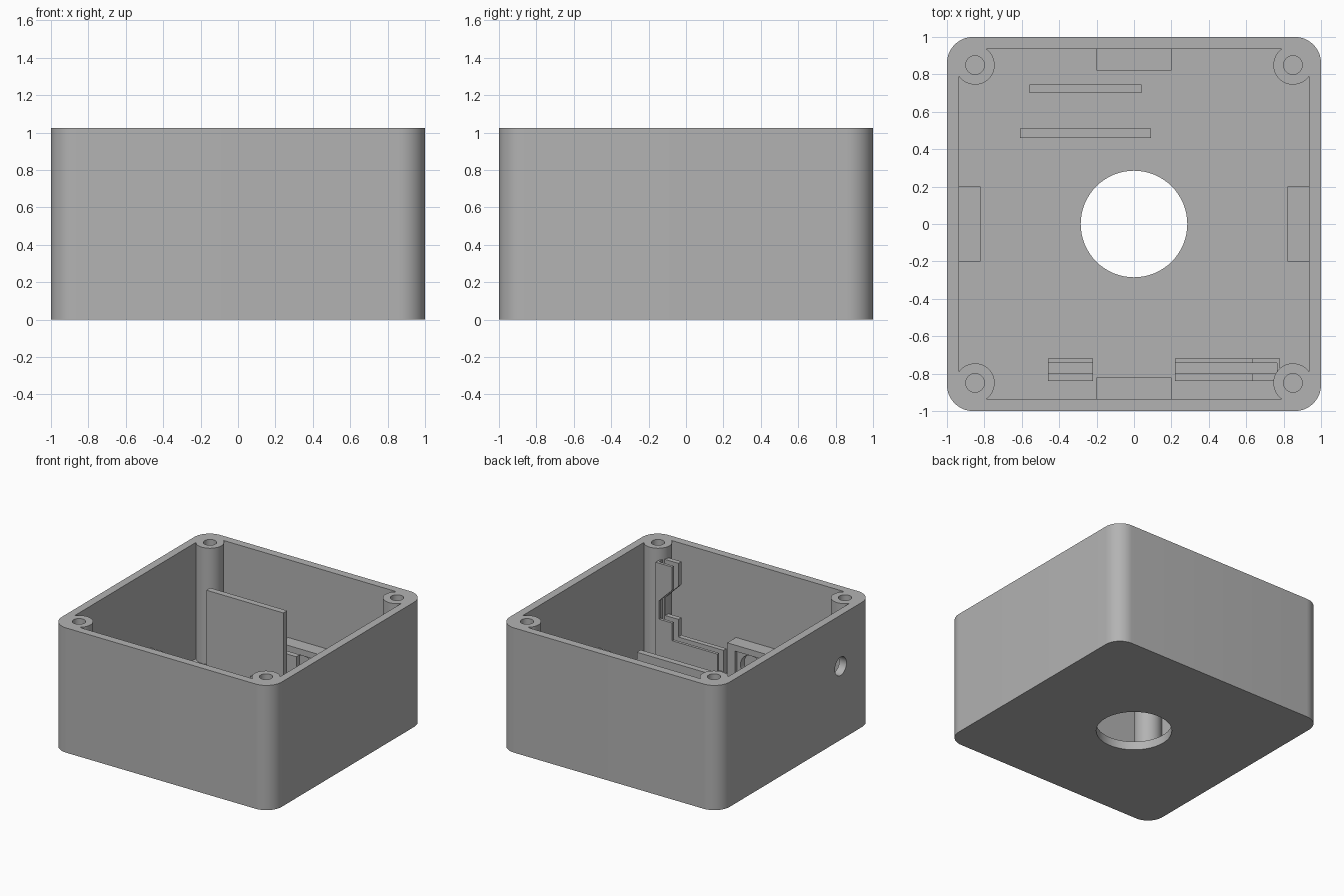
import bpy, bmesh, math
from mathutils import Matrix

cube = bpy.data.objects.get("Cube")
if cube:
    bpy.data.objects.remove(cube, do_unlink=True)

HEIGHT, FLOOR, INNER, BOSS = 1.025, 0.07, 0.935, 0.85

grey = bpy.data.materials.new("grey_plastic")
grey.use_nodes = True
grey.diffuse_color = (0.45, 0.45, 0.45, 1)
grey.node_tree.nodes["Principled BSDF"].inputs["Base Color"].default_value = grey.diffuse_color


def extrude(name, points, depth, matrix=Matrix()):
    """Extrude a flat outline along its local z, then place it."""
    bm = bmesh.new()
    face = bm.faces.new([bm.verts.new((x, y, 0)) for x, y in points])
    top = bmesh.ops.extrude_face_region(bm, geom=[face])["geom"]
    bmesh.ops.translate(bm, vec=(0, 0, depth),
                        verts=[v for v in top if isinstance(v, bmesh.types.BMVert)])
    bmesh.ops.transform(bm, matrix=matrix, verts=bm.verts)
    bmesh.ops.recalc_face_normals(bm, faces=bm.faces)
    mesh = bpy.data.meshes.new(name)
    bm.to_mesh(mesh)
    bm.free()
    mesh.materials.append(grey)
    obj = bpy.data.objects.new(name, mesh)
    bpy.context.collection.objects.link(obj)
    return obj


def circle(radius, n=48):
    return [(radius * math.cos(2 * math.pi * i / n), radius * math.sin(2 * math.pi * i / n))
            for i in range(n)]


def rounded_square(half, radius, steps=12):
    pts = []
    for k, (sx, sy) in enumerate([(1, 1), (-1, 1), (-1, -1), (1, -1)]):
        for i in range(steps + 1):
            a = math.pi / 2 * (k + i / steps)
            pts.append((sx * (half - radius) + radius * math.cos(a),
                        sy * (half - radius) + radius * math.sin(a)))
    return pts


def box(name, x0, x1, y0, y1, z0, z1, matrix=Matrix()):
    return extrude(name, [(x0, y0), (x1, y0), (x1, y1), (x0, y1)], z1 - z0,
                   matrix @ Matrix.Translation((0, 0, z0)))


def combine(target, tool, operation):
    mod = target.modifiers.new("combine", "BOOLEAN")
    mod.operation, mod.object, mod.solver = operation, tool, "EXACT"
    bpy.context.view_layer.objects.active = target
    bpy.ops.object.modifier_apply(modifier=mod.name)
    bpy.data.objects.remove(tool, do_unlink=True)


def at(x, y, z):
    return Matrix.Translation((x, y, z))


# Hollow case with rounded corners
case = extrude("case", rounded_square(1, 0.14), HEIGHT)
combine(case, extrude("cavity", rounded_square(INNER, 0.08), HEIGHT, at(0, 0, FLOOR)), "DIFFERENCE")

# Screw posts in the corners
corners = [(x, y) for x in (-BOSS, BOSS) for y in (-BOSS, BOSS)]
for x, y in corners:
    combine(case, extrude("post", circle(0.105), HEIGHT - 0.03, at(x, y, 0.03)), "UNION")
for x, y in corners:
    combine(case, extrude("screw_hole", circle(0.05, 32), 1, at(x, y, 0.5)), "DIFFERENCE")

# Round opening in the floor and cable hole in the side wall
combine(case, extrude("floor_hole", circle(0.285, 64), 0.3, at(0, 0, -0.1)), "DIFFERENCE")
combine(case, extrude("cable_hole", circle(0.075), 0.2,
                      at(-1.1, -0.58, 0.605) @ Matrix.Rotation(math.pi / 2, 4, "Y")), "DIFFERENCE")

# Four wall blocks, each with a framed round recess
for i, side in enumerate(["front", "right", "back", "left"]):
    turn = Matrix.Rotation(i * math.pi / 2, 4, "Z")
    block = box(side + "_wall_block", -0.2, 0.2, -0.95, -0.82, FLOOR - 0.02, 0.385, turn)
    combine(block, box("pocket", -0.13, 0.13, -0.85, -0.8, 0.1, 0.335, turn), "DIFFERENCE")
    combine(block, extrude("recess", circle(0.1), 0.1,
            turn @ at(0, -0.8, 0.22) @ Matrix.Rotation(math.pi / 2, 4, "X")), "DIFFERENCE")

# Upright dividers
box("tall_divider", -0.61, 0.09, 0.46, 0.51, FLOOR - 0.02, 0.845)
box("low_divider", -0.56, 0.04, 0.70, 0.745, FLOOR - 0.02, 0.38)


def slotted_holder(name, outline, core):
    """Two cheeks with a thinner core between them leave a board slot."""
    upright = Matrix.Rotation(math.pi / 2, 4, "X")
    holder = extrude(name, outline, 0.12, at(0, -0.72, 0) @ upright)
    combine(holder, extrude("slot", core, 0.057, at(0, -0.743, 0) @ upright), "DIFFERENCE")


# Board holders along the front wall
base, rail, slot = FLOOR - 0.02, 0.325, 0.15
slotted_holder("short_board_holder",
               [(-0.46, base), (-0.22, base), (-0.22, rail), (-0.46, rail)],
               [(-0.5, slot), (-0.2, slot), (-0.2, 0.5), (-0.5, 0.5)])
slotted_holder("long_board_holder",
               [(0.22, base), (0.78, base), (0.78, 0.93), (0.63, 0.93), (0.63, 0.74),
                (0.75, 0.62), (0.75, 0.47), (0.63, 0.47), (0.63, rail), (0.22, rail)],
               [(0.2, slot), (0.765, slot), (0.765, 1), (0.2, 1)])

# Smooth round surfaces, crisp edges
bpy.ops.object.select_all(action="DESELECT")
for obj in bpy.context.scene.objects:
    if obj.type == "MESH" and grey.name in obj.data.materials:
        obj.select_set(True)
        bpy.context.view_layer.objects.active = obj
bpy.ops.object.shade_smooth_by_angle(angle=math.radians(30))
